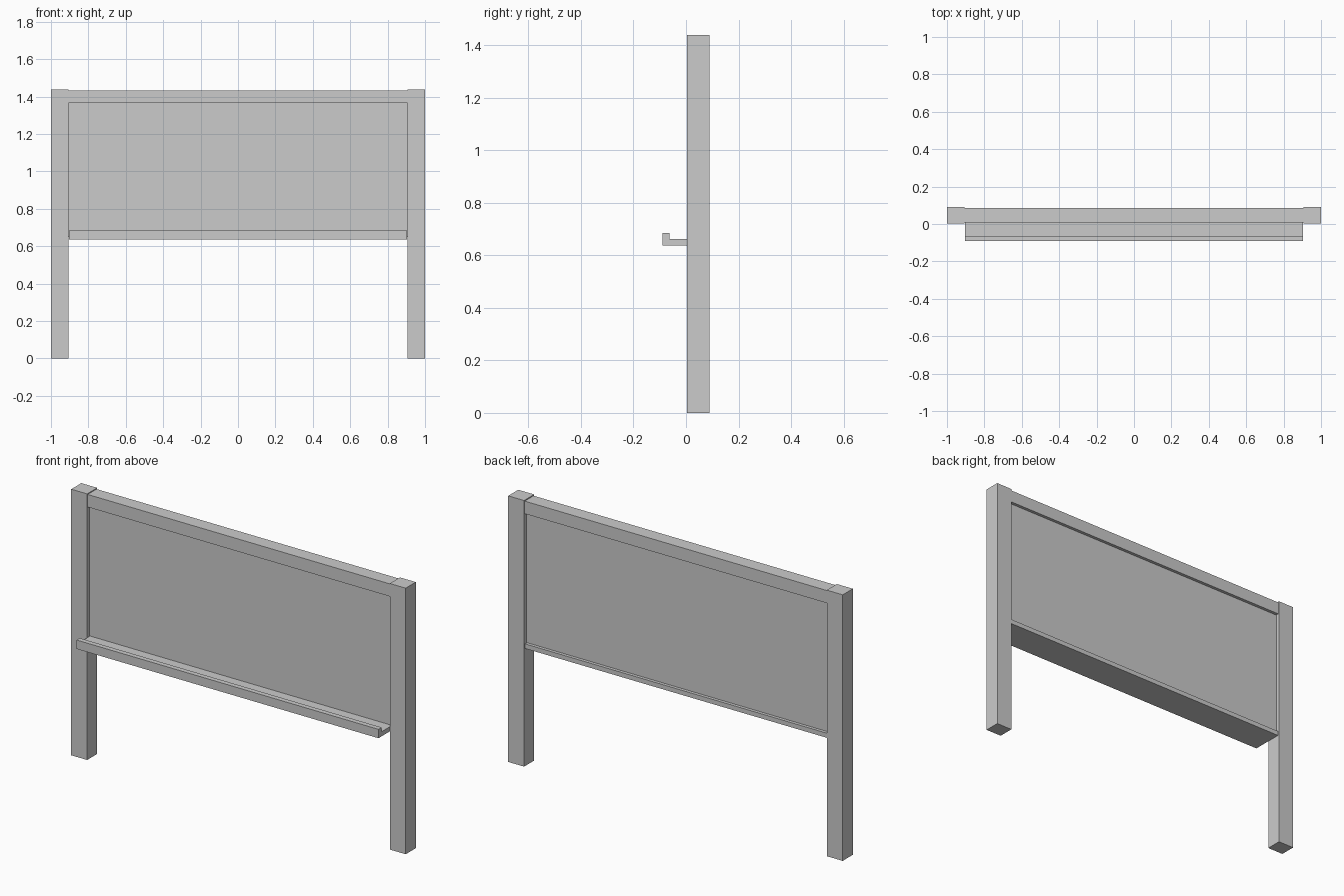
import bpy

if "Cube" in bpy.data.objects:
    bpy.data.objects.remove(bpy.data.objects["Cube"])


def prism(name, profile, x0, x1):
    """Extrude a closed (y, z) profile along x."""
    n = len(profile)
    verts = [(x, y, z) for x in (x0, x1) for y, z in profile]
    faces = [tuple(range(n))[::-1], tuple(range(n, 2 * n))]
    faces += [(i, (i + 1) % n, n + (i + 1) % n, n + i) for i in range(n)]
    mesh = bpy.data.meshes.new(name)
    mesh.from_pydata(verts, [], faces)
    obj = bpy.data.objects.new(name, mesh)
    bpy.context.collection.objects.link(obj)
    return obj


def box(name, x0, x1, y0, y1, z0, z1):
    return prism(name, [(y0, z0), (y1, z0), (y1, z1), (y0, z1)], x0, x1)


INNER = 0.905  # inner face of the posts

# Two upright posts
box("left_post", -1, -INNER, 0.004, 0.09, 0, 1.438)
box("right_post", INNER, 1, 0.004, 0.09, 0, 1.438)

# Top rail, slightly inset from the posts
box("top_rail", -INNER, INNER, 0.009, 0.085, 1.365, 1.433)

# Recessed writing panel
box("board_panel", -INNER, INNER, 0.026, 0.068, 0.65, 1.375)

# Bottom rail and chalk tray in one L-shaped profile with a front lip
tray = [(-0.09, 0.637), (0.085, 0.637), (0.085, 0.662),
        (-0.063, 0.662), (-0.063, 0.685), (-0.09, 0.685)]
prism("chalk_tray", tray, -0.903, 0.903)

# Make all face directions point outwards
import bmesh
for obj in bpy.context.collection.objects:
    bm = bmesh.new()
    bm.from_mesh(obj.data)
    bmesh.ops.recalc_face_normals(bm, faces=bm.faces)
    bm.to_mesh(obj.data)
    bm.free()
